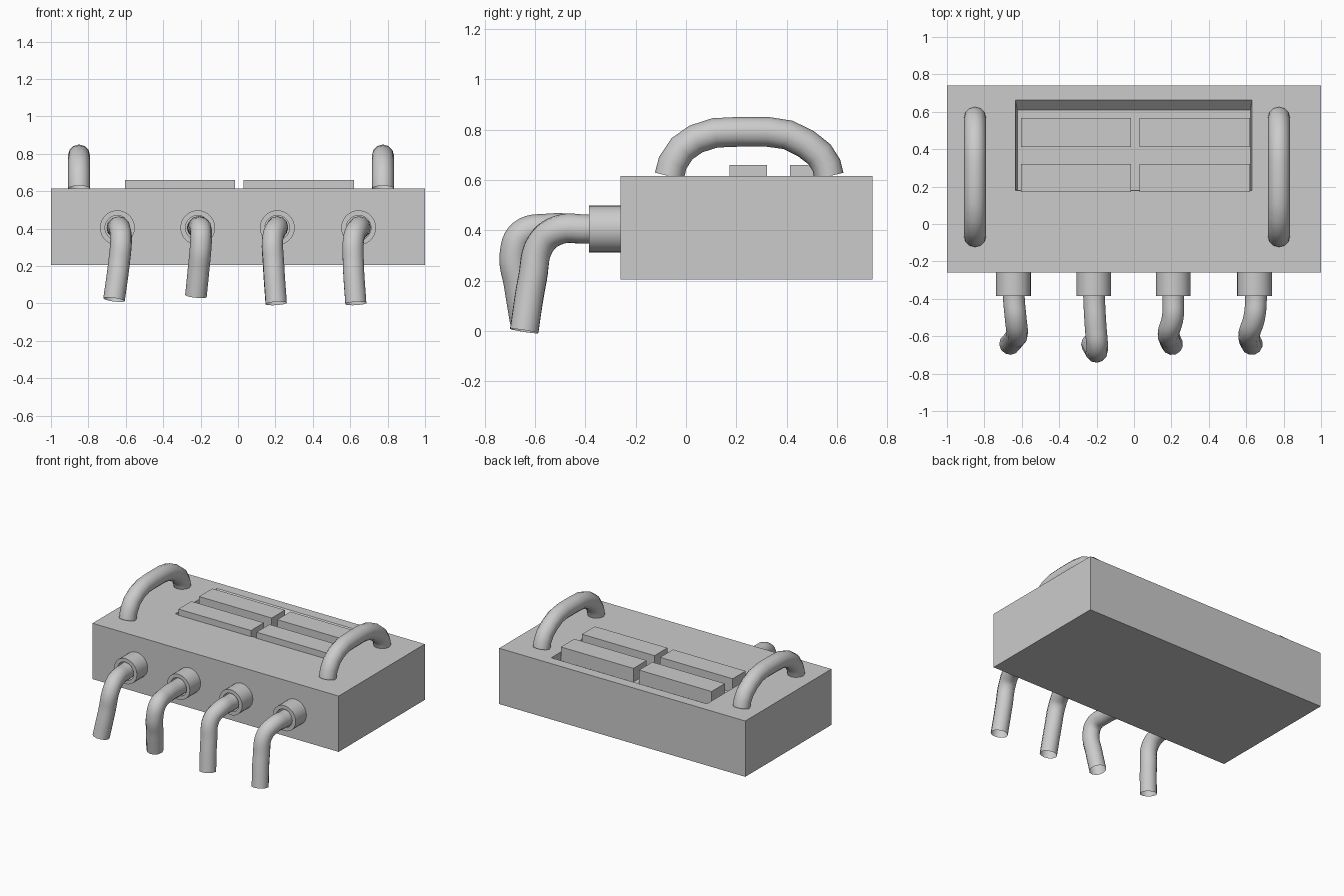
import bpy, bmesh, math
from mathutils import Vector

if "Cube" in bpy.data.objects:
    bpy.data.objects.remove(bpy.data.objects["Cube"])


def finish(name, bm, smooth=False):
    bmesh.ops.recalc_face_normals(bm, faces=bm.faces)
    me = bpy.data.meshes.new(name)
    bm.to_mesh(me)
    bm.free()
    ob = bpy.data.objects.new(name, me)
    bpy.context.collection.objects.link(ob)
    if smooth:
        bpy.ops.object.select_all(action='DESELECT')
        ob.select_set(True)
        bpy.context.view_layer.objects.active = ob
        bpy.ops.object.shade_smooth_by_angle(angle=math.radians(35))
    return ob


def block(name, lo, hi, floor=None):
    """Box between two corners; floor = (x0, y0, x1, y1) tapers its underside."""
    bm = bmesh.new()
    bmesh.ops.create_cube(bm, size=1)
    fx0, fy0, fx1, fy1 = floor or (lo[0], lo[1], hi[0], hi[1])
    for v in bm.verts:
        low = v.co.z < 0
        x0, y0, x1, y1 = (fx0, fy0, fx1, fy1) if low else (lo[0], lo[1], hi[0], hi[1])
        v.co = Vector((x0 if v.co.x < 0 else x1, y0 if v.co.y < 0 else y1,
                       lo[2] if low else hi[2]))
    return finish(name, bm)


def tube(name, pts, radius, smooth_path):
    cu = bpy.data.curves.new(name, 'CURVE')
    cu.dimensions = '3D'
    cu.bevel_depth = radius
    cu.bevel_resolution = 4
    cu.resolution_u = 6
    cu.use_fill_caps = False
    if smooth_path:
        sp = cu.splines.new('BEZIER')
        sp.bezier_points.add(len(pts) - 1)
        for p, co in zip(sp.bezier_points, pts):
            p.co = co
            p.handle_left_type = p.handle_right_type = 'AUTO'
    else:
        sp = cu.splines.new('POLY')
        sp.points.add(len(pts) - 1)
        for p, co in zip(sp.points, pts):
            p.co = (*co, 1)
    sp.use_smooth = True
    ob = bpy.data.objects.new(name, cu)
    bpy.context.collection.objects.link(ob)
    bpy.ops.object.select_all(action='DESELECT')
    ob.select_set(True)
    bpy.context.view_layer.objects.active = ob
    bpy.ops.object.convert(target='MESH')
    return bpy.context.object


def collar(name, x, z, y_back, y_front, r_out, r_in, sides=28):
    # Ring profile lathed around the y axis, with a recessed bore
    bm = bmesh.new()
    prof = [(r_out, y_back), (r_out, y_front), (r_in, y_front), (r_in, y_back)]
    rings = []
    for r, y in prof:
        rings.append([bm.verts.new((x + r * math.cos(2 * math.pi * i / sides), y,
                                    z + r * math.sin(2 * math.pi * i / sides)))
                      for i in range(sides)])
    for k in range(4):
        a, b = rings[k], rings[(k + 1) % 4]
        for i in range(sides):
            j = (i + 1) % sides
            bm.faces.new((a[i], a[j], b[j], b[i]))
    return finish(name, bm, True)


# Main case with a tapered tray sunk into the top
case = block("case", (-1, -0.26, 0.205), (1, 0.74, 0.615))
cutter = block("tray_cutter", (-0.635, 0.18, 0.56), (0.63, 0.665, 0.615),
               floor=(-0.624, 0.182, 0.622, 0.61))
for v in cutter.data.vertices:  # carry the slope a little above the case top
    if v.co.z > 0.6:
        v.co.z += 0.001
mod = case.modifiers.new("tray", 'BOOLEAN')
mod.operation = 'DIFFERENCE'
mod.solver = 'EXACT'
mod.object = cutter
bpy.context.view_layer.objects.active = case
bpy.ops.object.modifier_apply(modifier=mod.name)
bpy.data.objects.remove(cutter)

# Four raised pads in the tray
for x0, x1 in ((-0.605, -0.015), (0.03, 0.62)):
    for y0, y1 in ((0.172, 0.322), (0.413, 0.567)):
        block("pad", (x0, y0, 0.56), (x1, y1, 0.66))

# Arched carry handles
arch = [(-0.066, 0.615), (-0.053, 0.668), (-0.016, 0.724), (0.04, 0.763),
        (0.115, 0.787), (0.205, 0.791), (0.325, 0.791), (0.405, 0.779),
        (0.475, 0.745), (0.53, 0.702), (0.558, 0.658), (0.568, 0.615)]
for x in (-0.85, 0.775):
    tube("handle", [(x, y, z) for y, z in arch], 0.059, False)

# Collars on the front and the drooping hoses that leave them
hoses = [
    [(-0.645, -0.262, 0.405), (-0.642, -0.40, 0.405), (-0.632, -0.51, 0.40),
     (-0.625, -0.58, 0.345), (-0.637, -0.61, 0.21), (-0.663, -0.642, 0.02)],
    [(-0.215, -0.262, 0.405), (-0.213, -0.40, 0.405), (-0.205, -0.55, 0.408),
     (-0.197, -0.65, 0.385), (-0.199, -0.682, 0.31), (-0.211, -0.665, 0.18),
     (-0.225, -0.642, 0.04)],
    [(0.21, -0.262, 0.405), (0.21, -0.40, 0.405), (0.207, -0.50, 0.403),
     (0.186, -0.575, 0.35), (0.19, -0.61, 0.21), (0.204, -0.643, 0.0)],
    [(0.645, -0.262, 0.405), (0.652, -0.40, 0.405), (0.643, -0.50, 0.403),
     (0.619, -0.575, 0.35), (0.617, -0.61, 0.21), (0.63, -0.643, 0.0)],
]
for path in hoses:
    collar("hose_collar", path[0][0], 0.405, -0.26, -0.385, 0.093, 0.066)
    tube("hose", path, 0.058, True)
